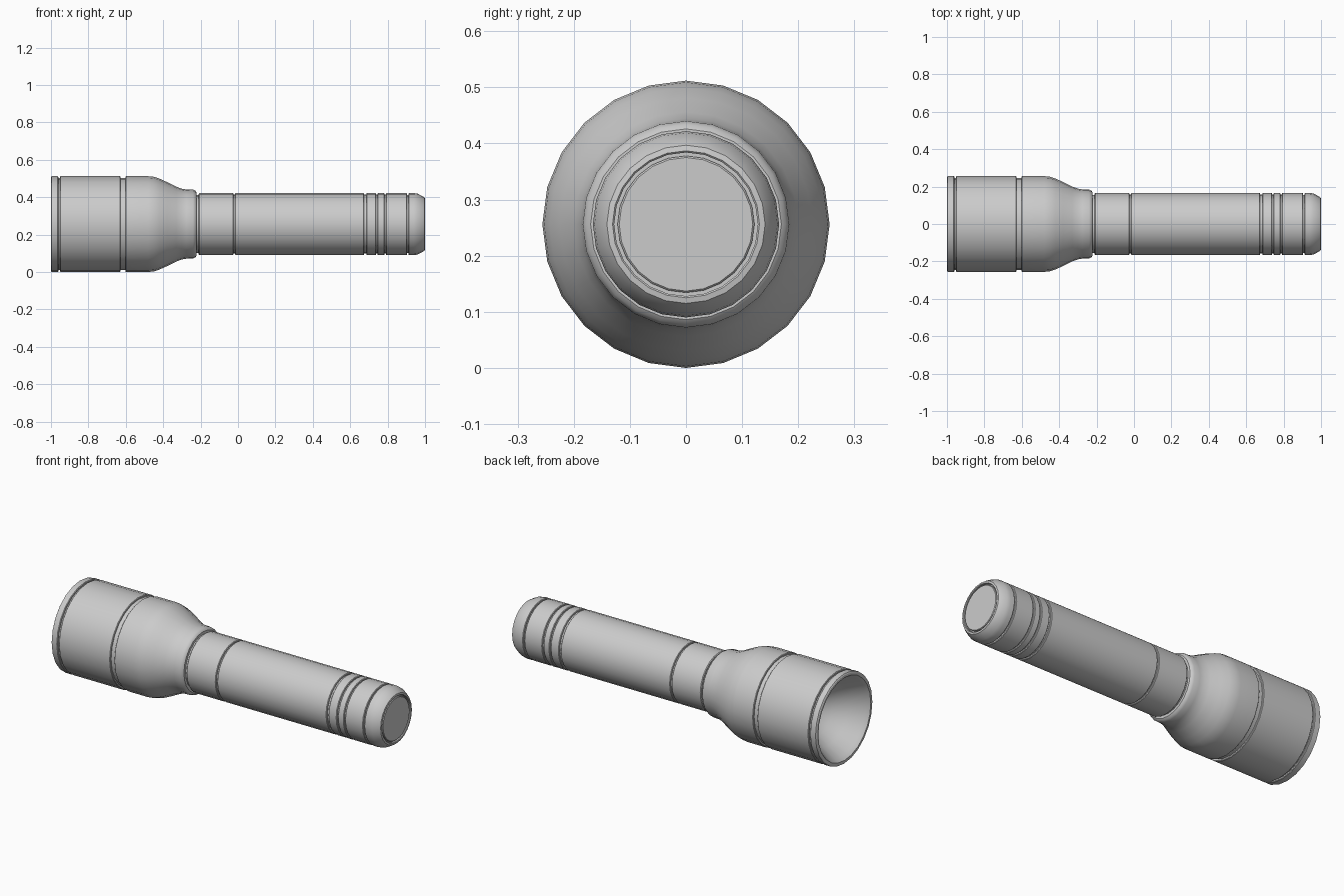
import bpy, bmesh, math

if "Cube" in bpy.data.objects:
    bpy.data.objects.remove(bpy.data.objects["Cube"])

SIDES = 24
AXIS_Z = 0.256


def lathe(name, profile):
    """Revolve (x, radius) points around the long axis; radius 0 makes a pole."""
    bm = bmesh.new()
    rings = []
    for x, r in profile:
        if r == 0:
            rings.append([bm.verts.new((x, 0, 0))])
        else:
            rings.append([bm.verts.new((x, r * math.sin(a), r * math.cos(a)))
                          for a in (2 * math.pi * i / SIDES for i in range(SIDES))])
    for a, b in zip(rings, rings[1:]):
        for i in range(SIDES):
            j = (i + 1) % SIDES
            if len(a) == 1:
                bm.faces.new((a[0], b[j], b[i]))
            elif len(b) == 1:
                bm.faces.new((a[i], a[j], b[0]))
            else:
                bm.faces.new((a[i], a[j], b[j], b[i]))
    bmesh.ops.recalc_face_normals(bm, faces=bm.faces)
    mesh = bpy.data.meshes.new(name)
    bm.to_mesh(mesh)
    bm.free()
    ob = bpy.data.objects.new(name, mesh)
    ob.location.z = AXIS_Z
    bpy.context.collection.objects.link(ob)
    bpy.ops.object.select_all(action='DESELECT')
    ob.select_set(True)
    bpy.context.view_layer.objects.active = ob
    bpy.ops.object.shade_smooth_by_angle(angle=math.radians(30))
    return ob


def groove(x, r, width, depth):
    """Square-cut ring with slightly eased edges."""
    h, e = width / 2, 0.003
    return [(x - h - e, r), (x - h, r - e), (x - h, r - depth),
            (x + h, r - depth), (x + h, r - e), (x + h + e, r)]


# Head: concave reflector, rim, grooved sleeve, taper and collar
R = 0.253
depth, mouth = 0.22, 0.222
bowl = [(-0.98 + depth * (1 - t * t), mouth * t)
        for t in (0, 0.2, 0.4, 0.6, 0.8, 1.0)]
lathe("head", bowl + [(-0.992, 0.23), (-1.0, 0.236), (-1.0, 0.25), (-0.996, 0.256)]
      + groove(-0.956, 0.256, 0.01, 0.01)
      + groove(-0.615, 0.256, 0.026, 0.01)
      + [(-0.48, 0.256), (-0.45, R), (-0.42, 0.243), (-0.38, 0.225),
         (-0.33, 0.2), (-0.30, 0.189), (-0.275, 0.185), (-0.24, 0.184),
         (-0.228, 0.178), (-0.222, 0.17), (-0.222, 0.15), (-0.222, 0)])

# Barrel: neck ring, long grip and the grooved rear section
B = 0.166
barrel = [(-0.23, 0), (-0.23, 0.155), (-0.21, 0.155), (-0.21, 0.162), (-0.206, B)]
for gx, w in ((-0.02, 0.009), (0.68, 0.012), (0.742, 0.008), (0.787, 0.008)):
    barrel += groove(gx, B, w, 0.009)
lathe("barrel", barrel + [(0.901, B), (0.904, 0.163), (0.904, 0.15), (0.904, 0)])

# Tail cap: rounded end with a recessed ring around the switch
lathe("tail_cap", [(0.9, 0), (0.9, 0.155), (0.912, 0.155), (0.912, 0.163),
                   (0.915, B), (0.94, B), (0.96, 0.163), (0.99, 0.147),
                   (0.998, 0.141), (1.0, 0.131), (0.997, 0.128),
                   (0.985, 0.128), (0.985, 0)])
lathe("tail_button", [(0.98, 0), (0.98, 0.122), (0.995, 0.122),
                      (0.998, 0.119), (0.998, 0)])
